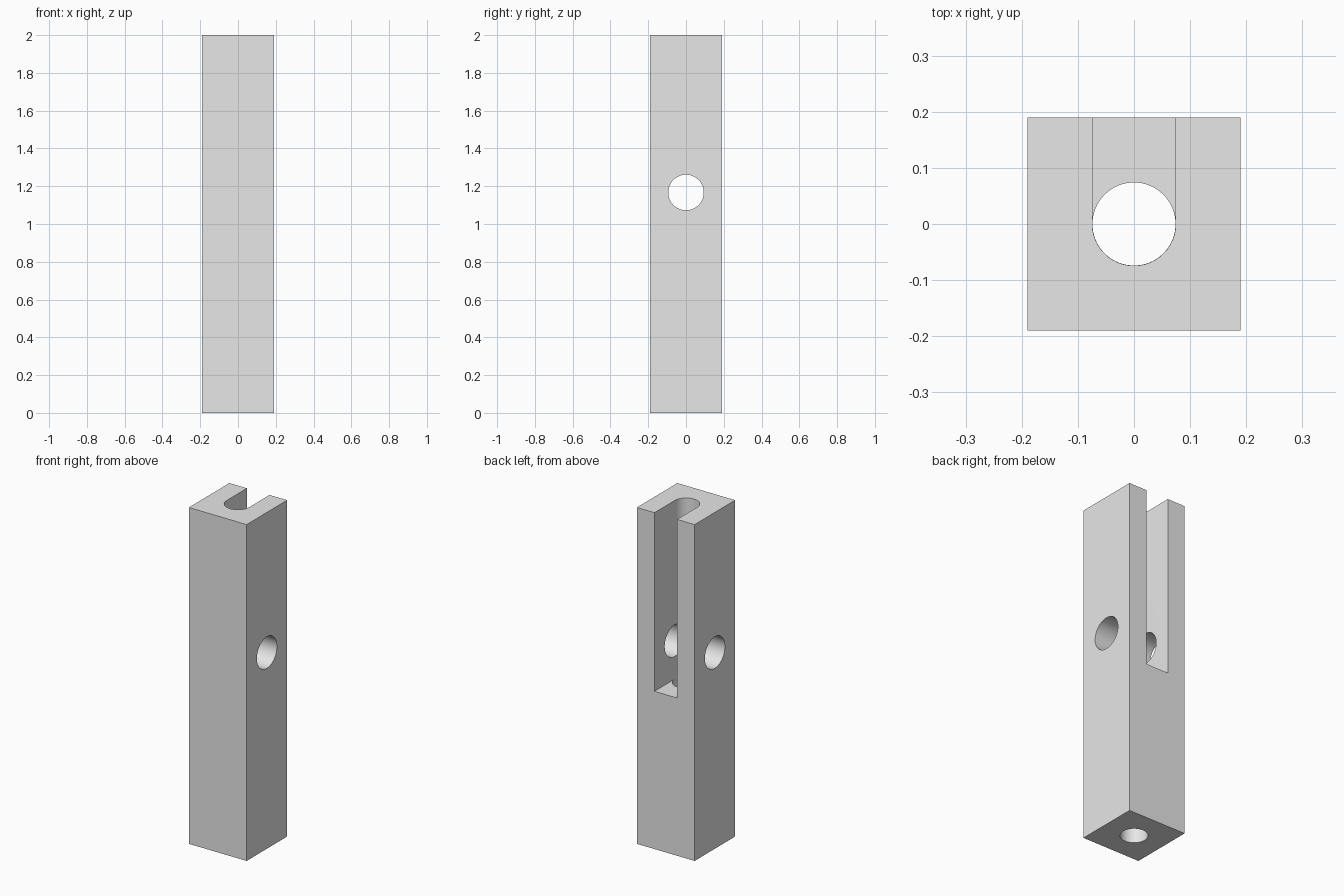
import bpy
import bmesh
import math
from mathutils import Matrix

if "Cube" in bpy.data.objects:
    bpy.data.objects.remove(bpy.data.objects["Cube"], do_unlink=True)

HEIGHT, SIDE = 2.0, 0.38
BORE_R, CROSS_R = 0.074, 0.094
CROSS_Z, SLOT_Z = 1.167, 0.938
SEGMENTS = 96

grey = bpy.data.materials.new("plain grey")
grey.use_nodes = True
grey.diffuse_color = (0.8, 0.8, 0.8, 1)
grey.node_tree.nodes["Principled BSDF"].inputs["Base Color"].default_value = grey.diffuse_color


def prism(name, outline, z0, z1, matrix=Matrix()):
    """Extrude a closed outline from z0 to z1."""
    bm = bmesh.new()
    face = bm.faces.new([bm.verts.new((x, y, z0)) for x, y in outline])
    top = bmesh.ops.extrude_face_region(bm, geom=[face])
    moved = [v for v in top["geom"] if isinstance(v, bmesh.types.BMVert)]
    bmesh.ops.translate(bm, verts=moved, vec=(0, 0, z1 - z0))
    bmesh.ops.recalc_face_normals(bm, faces=bm.faces)
    bm.transform(matrix)
    mesh = bpy.data.meshes.new(name)
    bm.to_mesh(mesh)
    bm.free()
    mesh.materials.append(grey)
    obj = bpy.data.objects.new(name, mesh)
    bpy.context.collection.objects.link(obj)
    return obj


def arc(radius, start, end, steps):
    angles = [start + (end - start) * i / steps for i in range(steps + 1)]
    return [(radius * math.cos(a), radius * math.sin(a)) for a in angles]


def circle(radius):
    return arc(radius, 0, math.tau, SEGMENTS)[:-1]


# Square post
h = SIDE / 2
post = prism("square_post", [(-h, -h), (h, -h), (h, h), (-h, h)], 0, HEIGHT)

# Slot with a rounded inner end, open at the top and back
slot_r = BORE_R + 0.0003
slot_outline = arc(slot_r, math.pi, math.tau, SEGMENTS // 2) + [(slot_r, SIDE), (-slot_r, SIDE)]
slot = prism("slot_cutter", slot_outline, SLOT_Z, HEIGHT + 0.1)

# Lengthwise bore below the slot, and the sideways cross hole
bore = prism("bore_cutter", circle(BORE_R), -0.1, SLOT_Z + 0.05)
sideways = Matrix.Translation((0, 0, CROSS_Z)) @ Matrix.Rotation(math.pi / 2, 4, "Y")
cross = prism("cross_hole_cutter", circle(CROSS_R), -SIDE, SIDE, sideways)

# Cut the openings
bpy.ops.object.select_all(action="DESELECT")
bpy.context.view_layer.objects.active = post
post.select_set(True)
for cutter in (slot, bore, cross):
    cutter.hide_render = True
    mod = post.modifiers.new(cutter.name, "BOOLEAN")
    mod.operation = "DIFFERENCE"
    mod.solver = "EXACT"
    mod.object = cutter
    bpy.ops.object.modifier_apply(modifier=mod.name)
    bpy.data.objects.remove(cutter, do_unlink=True)

bpy.ops.object.shade_smooth_by_angle(angle=math.radians(30))
